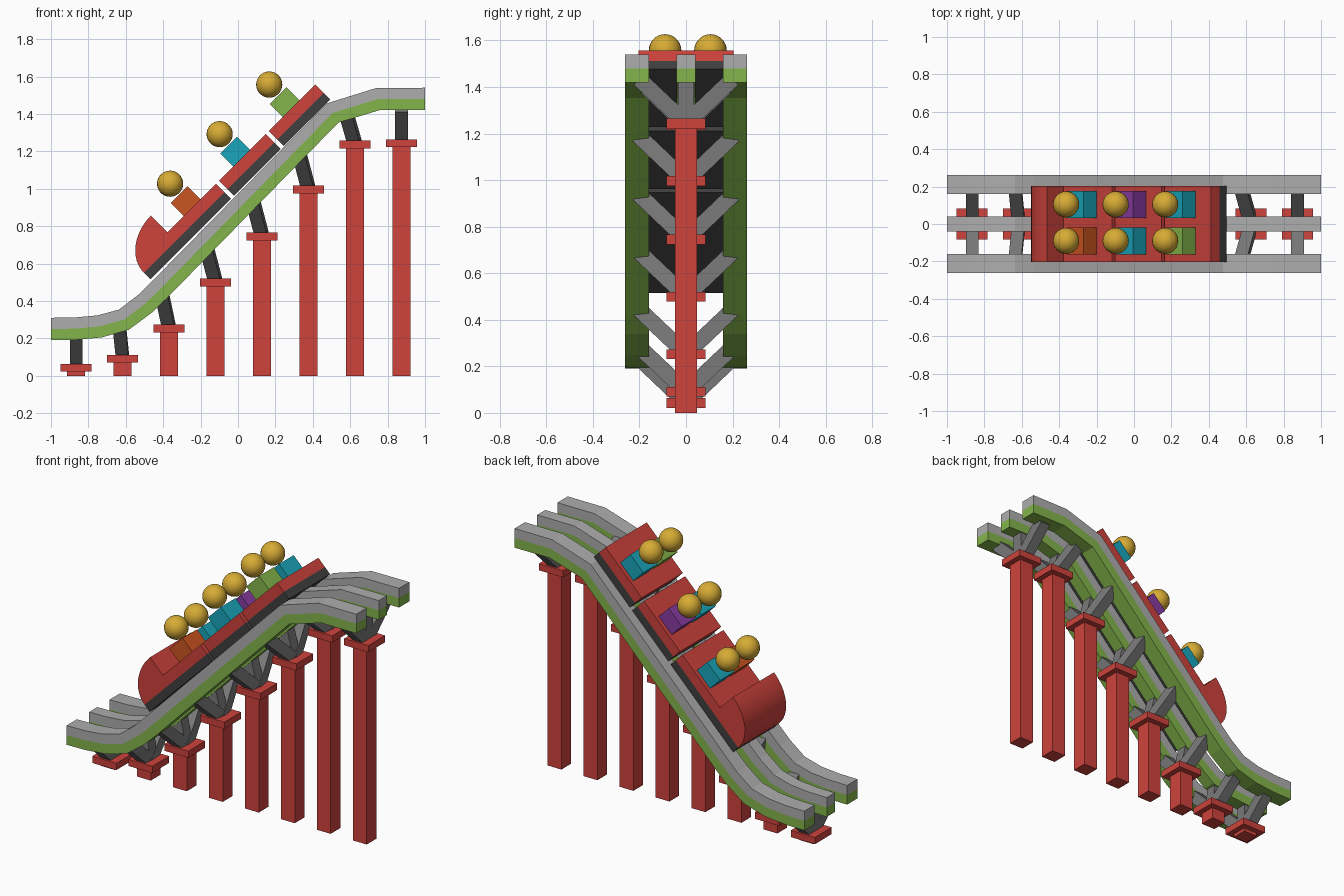
import bpy, bmesh, math
from mathutils import Vector, Matrix

if "Cube" in bpy.data.objects:
    bpy.data.objects.remove(bpy.data.objects["Cube"])


def mat(name, c):
    m = bpy.data.materials.new(name)
    m.diffuse_color = (*c, 1)
    m.use_nodes = True
    m.node_tree.nodes["Principled BSDF"].inputs["Base Color"].default_value = m.diffuse_color
    return m


RED = mat("red", (0.62, 0.055, 0.045))
GREEN = mat("green", (0.23, 0.46, 0.07))
GREY = mat("rail grey", (0.42, 0.42, 0.42))
STEEL = mat("strut grey", (0.19, 0.19, 0.19))
DARK = mat("dark grey", (0.05, 0.05, 0.05))
GOLD = mat("gold", (0.68, 0.41, 0.035))
ORANGE = mat("orange", (0.6, 0.09, 0.015))
TEAL = mat("teal", (0.01, 0.38, 0.5))
PURPLE = mat("purple", (0.25, 0.045, 0.36))


def finish(name, bm, m):
    bmesh.ops.recalc_face_normals(bm, faces=bm.faces)
    me = bpy.data.meshes.new(name)
    bm.to_mesh(me)
    bm.free()
    me.materials.append(m)
    ob = bpy.data.objects.new(name, me)
    bpy.context.collection.objects.link(ob)
    return ob


def box(name, lo, hi, m, mx=Matrix()):
    """Box between two corners, optionally placed by a matrix."""
    lo, hi = Vector(lo), Vector(hi)
    bm = bmesh.new()
    bmesh.ops.create_cube(bm, size=1, matrix=mx @ Matrix.Translation((lo + hi) / 2)
                          @ Matrix.Diagonal((*(hi - lo), 1)))
    return finish(name, bm, m)


def bar(name, p, q, w, m):
    """Square bar from p to q, one side kept along x."""
    p, q = Vector(p), Vector(q)
    d = (q - p).normalized()
    side = Vector((1, 0, 0))
    side = (side - d * side.dot(d)).normalized()
    mx = Matrix((side, d.cross(side), d)).transposed().to_4x4()
    mx.translation = p
    return box(name, (-w / 2, -w / 2, 0), (w / 2, w / 2, (q - p).length), m, mx)


# Track centre line (x, z)
path = [Vector(p) for p in [(-1, .25), (-.87, .252), (-.74, .264), (-.61, .30),
                            (-.497, .385), (-.425, .455), (.506, 1.405), (.75, 1.48), (1, 1.48)]]
normals = []
for i, p in enumerate(path):
    a = (p - path[i - 1]).normalized() if i else Vector((1, 0))
    b = (path[i + 1] - p).normalized() if i < len(path) - 1 else Vector((1, 0))
    t = Vector((1, 0)) if i in (0, len(path) - 1) else (a + b).normalized()
    normals.append(Vector((-t.y, t.x)))


def rail(name, y0, y1, n0, n1, m):
    bm = bmesh.new()
    rings = []
    for p, n in zip(path, normals):
        a, b = p + n * n0, p + n * n1
        rings.append([bm.verts.new(v) for v in
                      ((a.x, y0, a.y), (a.x, y1, a.y), (b.x, y1, b.y), (b.x, y0, b.y))])
    for r, s in zip(rings, rings[1:]):
        for k in range(4):
            bm.faces.new((r[k], r[(k + 1) % 4], s[(k + 1) % 4], s[k]))
    bm.faces.new(rings[0])
    bm.faces.new(rings[-1])
    finish(name, bm, m)


for label, y0, y1 in (("front", -.262, -.16), ("middle", -.04, .04), ("back", .16, .262)):
    rail(label + "_rail_top", y0, y1, 0, .06, GREY)
    rail(label + "_rail_underside", y0, y1, -.06, 0, GREEN)

# Support columns with caps and three struts each: (cap top, strut lean)
supports = [(.064, 0), (.112, -.02), (.273, -.04), (.52, -.05),
            (.766, -.05), (1.017, -.05), (1.258, -.055), (1.264, 0)]
for i, (top, lean) in enumerate(supports):
    x = -.865 + i * .2485
    box("column", (x - .048, -.048, 0), (x + .048, .048, top - .04), RED)
    box("column_cap", (x - .083, -.083, top - .042), (x + .083, .083, top), RED)
    for y in (-.2, 0, .2):
        bar("strut", (x, 0, top - .02), (x + lean, y, top + .17), .068, STEEL)

# Train cars, in local axes: x along the slope, z off the track,
# origin at the upper end of each car's top face
shirts = [(ORANGE, TEAL), (TEAL, PURPLE), (GREEN, TEAL)]
s = math.sqrt(.5)
for i, pair in enumerate(shirts):
    d = (i - 2) * .265
    mx = Matrix.Translation((.413 + d, 0, 1.557 + d)) @ Matrix.Rotation(-math.pi / 4, 4, 'Y')
    low = -.61 if i == 0 else -.352
    box("car_base", (low, -.203, -.114), (0, .203, -.064), DARK, mx)
    box("car_body", (-.367 if i == 0 else -.352, -.203, -.064), (0, .203, 0), RED, mx)
    for y, shirt in zip((-.09, .105), pair):
        box("rider_body", (-.245, y - .072, -.01), (-.118, y + .072, .098), shirt, mx)
        bm = bmesh.new()
        bmesh.ops.create_uvsphere(bm, u_segments=24, v_segments=14, radius=.07,
                                  matrix=Matrix.Translation(mx @ Vector((-.174, y, .174))))
        for f in bm.faces:
            f.smooth = True
        finish("rider_head", bm, GOLD)
    if i == 0:
        # Rounded nose: quarter ellipse extruded across the car
        prof = [(-.367, -.064)]
        for k in range(13):
            a = math.pi / 2 * k / 12
            prof.append((-.367 - .243 * math.cos(a), -.064 + .19 * math.sin(a)))
        bm = bmesh.new()
        f = bm.faces.new([bm.verts.new(mx @ Vector((u, -.203, n))) for u, n in prof])
        ext = bmesh.ops.extrude_face_region(bm, geom=[f], use_keep_orig=True)
        bmesh.ops.translate(bm, vec=(0, .406, 0),
                            verts=[v for v in ext["geom"] if isinstance(v, bmesh.types.BMVert)])
        nose = finish("car_nose", bm, RED)
        bpy.context.view_layer.objects.active = nose
        nose.select_set(True)
        bpy.ops.object.shade_smooth_by_angle(angle=math.radians(30))
